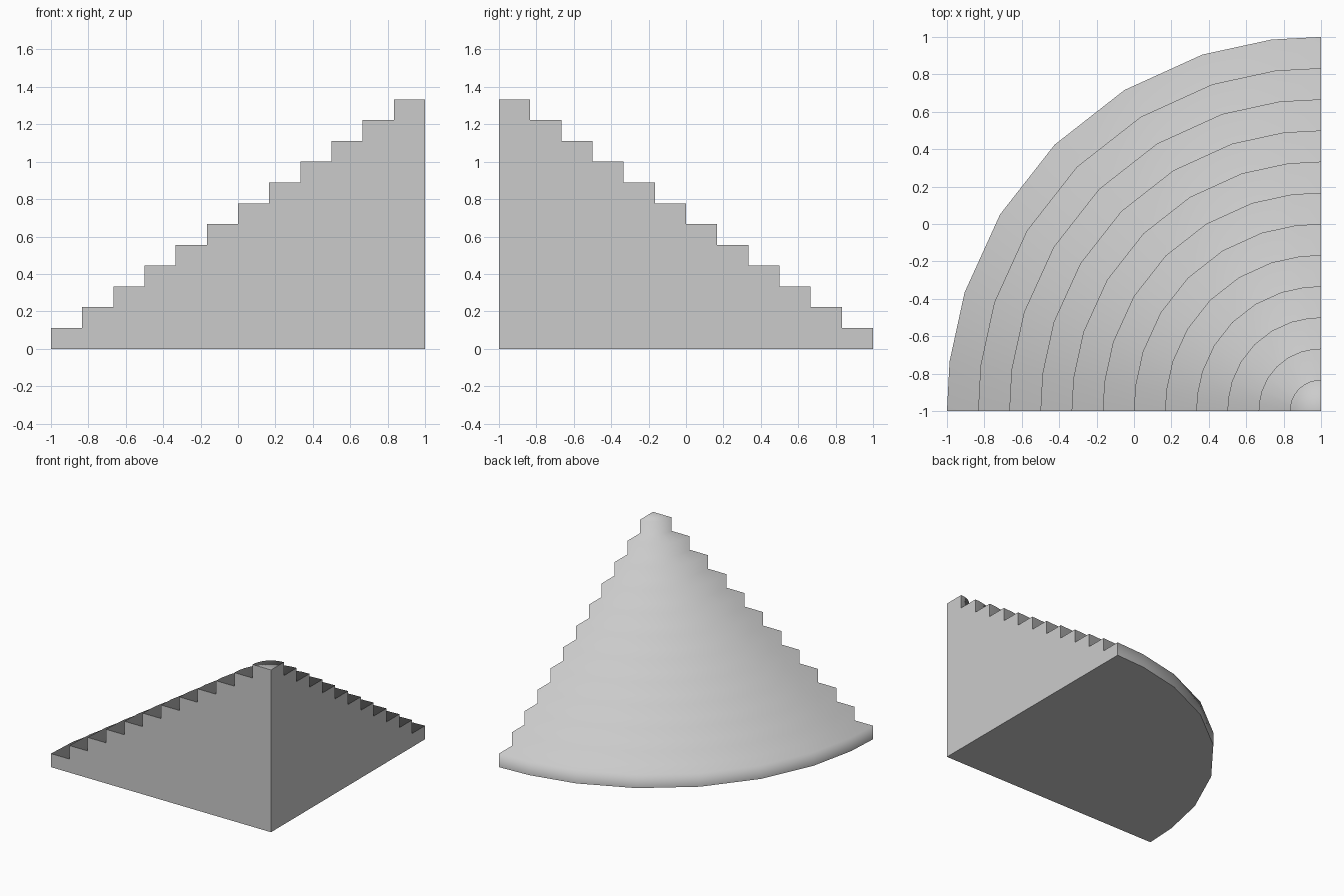
import bpy, bmesh, math

cube = bpy.data.objects.get("Cube")
if cube:
    bpy.data.objects.remove(cube, do_unlink=True)

STEPS = 12
RUN = 2 / STEPS
RISE = RUN * 2 / 3
CORNER = (1, -1)
# Angles of the arc points: closer together near the two walls
HALF = [0, 7.6, 18.4, 31.5]
ANGLES = HALF + [45] + [90 - a for a in reversed(HALF)]

stone = bpy.data.materials.new("grey stone")
stone.use_nodes = True
color = (0.6, 0.6, 0.6, 1)
stone.diffuse_color = color
stone.node_tree.nodes["Principled BSDF"].inputs["Base Color"].default_value = color

bm = bmesh.new()


def ring(radius, z):
    """One arc of points around the corner, from the back wall to the front."""
    points = []
    for a in ANGLES:
        t = math.radians(a)
        r = radius * (1 + 0.007 * math.sin(2 * t))
        points.append(bm.verts.new((CORNER[0] - r * math.sin(t),
                                    CORNER[1] + r * math.cos(t), z)))
    return points


# Risers and treads, from the ground up
rings = []
for i in range(STEPS):
    radius = RUN * (STEPS - i)
    rings += [ring(radius, RISE * i), ring(radius, RISE * (i + 1))]
for low, high in zip(rings, rings[1:]):
    for j in range(len(ANGLES) - 1):
        bm.faces.new((low[j], low[j + 1], high[j + 1], high[j])).smooth = True

# Top landing
top = bm.verts.new((*CORNER, RISE * STEPS))
for a, b in zip(rings[-1], rings[-1][1:]):
    bm.faces.new((a, b, top)).smooth = True

# Flat walls and underside
base = bm.verts.new((*CORNER, 0))
flat = [bm.faces.new([r[0] for r in rings] + [top, base]),
        bm.faces.new([r[-1] for r in rings] + [top, base]),
        bm.faces.new(rings[0] + [base])]
for face in flat:
    face.smooth = False
    for edge in face.edges:
        edge.smooth = False
bmesh.ops.recalc_face_normals(bm, faces=bm.faces)

mesh = bpy.data.meshes.new("quarter_round_steps")
bm.to_mesh(mesh)
bm.free()
mesh.materials.append(stone)
steps = bpy.data.objects.new("quarter_round_steps", mesh)
bpy.context.collection.objects.link(steps)
